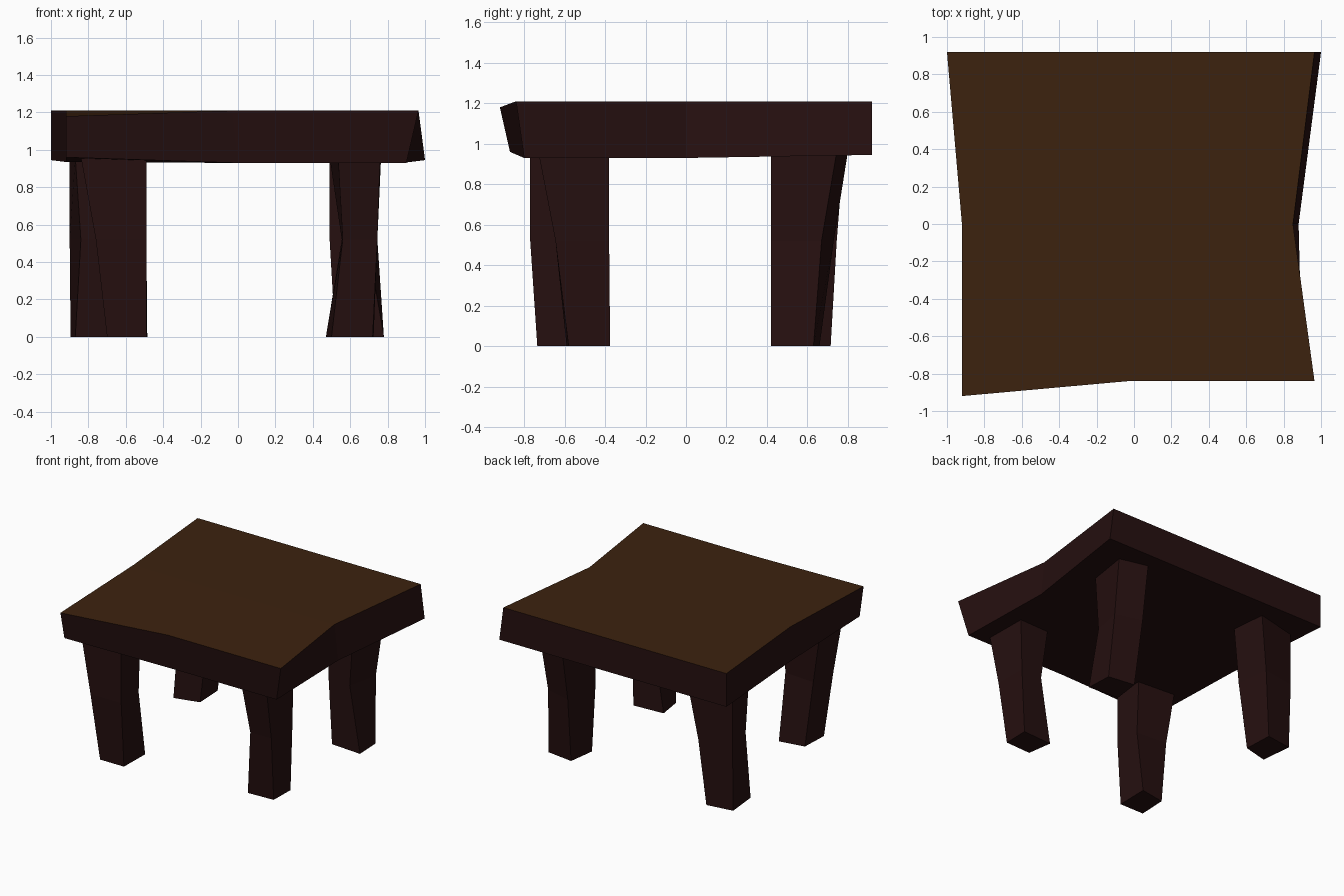
import bpy
import bmesh

cube = bpy.data.objects.get("Cube")
if cube:
    bpy.data.objects.remove(cube, do_unlink=True)


def flat_material(name, colour):
    material = bpy.data.materials.new(name)
    material.use_nodes = True
    material.diffuse_color = (*colour, 1)
    shader = material.node_tree.nodes["Principled BSDF"]
    shader.inputs["Base Color"].default_value = (*colour, 1)
    shader.inputs["Roughness"].default_value = 1
    return material


dark_wood = flat_material("dark_wood", (0.019, 0.005, 0.005))
brown_wood = flat_material("brown_wood", (0.046, 0.016, 0.0045))


def loft(bm, rings):
    """Skin a stack of matching outlines and cap both ends."""
    loops = [[bm.verts.new(point) for point in ring] for ring in rings]
    for lower, upper in zip(loops, loops[1:]):
        count = len(lower)
        for i in range(count):
            j = (i + 1) % count
            bm.faces.new((lower[i], lower[j], upper[j], upper[i]))
    bm.faces.new(list(reversed(loops[0])))
    bm.faces.new(loops[-1])
    return loops


def finish(bm, name, materials):
    bmesh.ops.recalc_face_normals(bm, faces=bm.faces[:])
    mesh = bpy.data.meshes.new(name)
    bm.to_mesh(mesh)
    bm.free()
    for material in materials:
        mesh.materials.append(material)
    part = bpy.data.objects.new(name, mesh)
    bpy.context.collection.objects.link(part)
    return part


# Crooked slab: underside and upper outlines, folded across the middle
underside = [(-1, .92, .945), (-.92, 0, .935), (-.92, -.87, .96), (0, -.8, .93),
             (.9, -.8, .93), (.88, 0, .93), (1, .92, .945)]
upper = [(-1, .92, 1.21), (-.92, 0, 1.21), (-.92, -.92, 1.18), (-.03, -.84, 1.21),
         (.965, -.84, 1.21), (.85, 0, 1.21), (.965, .92, 1.21)]
bm = bmesh.new()
for loop in loft(bm, [underside, upper]):
    bmesh.ops.connect_verts(bm, verts=[v for v in loop if v.co.y == 0])
bmesh.ops.recalc_face_normals(bm, faces=bm.faces[:])
for face in bm.faces:
    face.material_index = 1 if face.normal.z > 0.8 else 0
finish(bm, "tabletop", [dark_wood, brown_wood])

# Rough-hewn legs: foot, knee and top outlines for each
HEIGHTS = (0, .52, .96)
legs = {
    "front_right_leg": (
        [(-.7, -.735), (-.49, -.735), (-.485, -.475), (-.69, -.51)],
        [(-.76, -.77), (-.49, -.77), (-.49, -.55), (-.75, -.53)],
        [(-.84, -.77), (-.49, -.77), (-.49, -.53), (-.82, -.52)]),
    "front_left_leg": (
        [(.5, -.59), (.72, -.58), (.725, -.375), (.47, -.39)],
        [(.56, -.645), (.745, -.645), (.745, -.38), (.555, -.39)],
        [(.535, -.73), (.76, -.73), (.755, -.38), (.49, -.39)]),
    "back_left_leg": (
        [(.52, .44), (.78, .42), (.77, .63), (.55, .66)],
        [(.49, .44), (.69, .42), (.745, .67), (.53, .73)],
        [(.49, .43), (.72, .42), (.765, .745), (.535, .8)]),
    "back_right_leg": (
        [(-.87, .43), (-.67, .48), (-.68, .715), (-.895, .685)],
        [(-.84, .45), (-.6, .47), (-.63, .745), (-.9, .7)],
        [(-.87, .45), (-.53, .5), (-.56, .78), (-.9, .7)]),
}
for name, outlines in legs.items():
    bm = bmesh.new()
    loft(bm, [[(x, y, z) for x, y in outline] for outline, z in zip(outlines, HEIGHTS)])
    finish(bm, name, [dark_wood])
